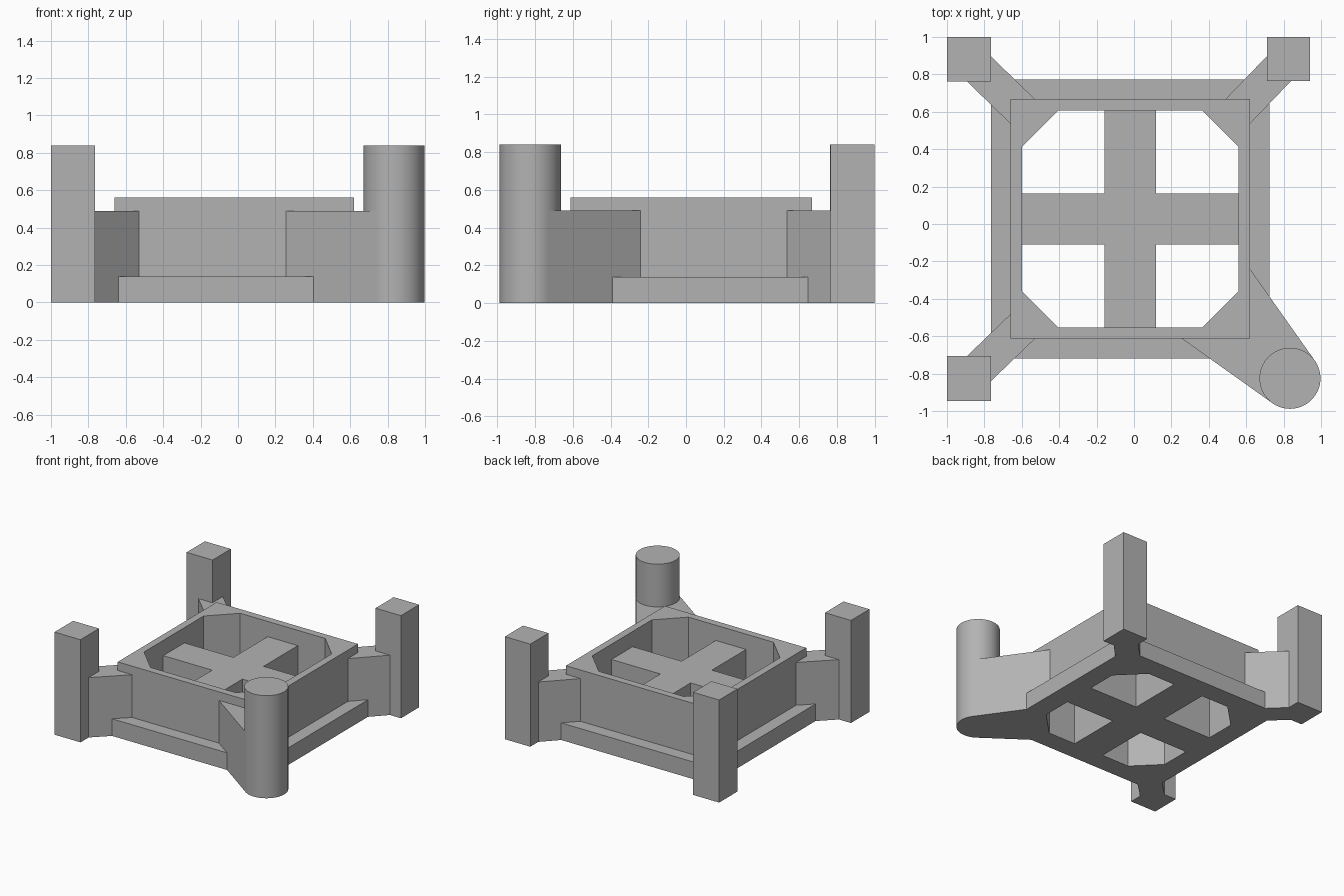
import bpy
import bmesh
import math

cube = bpy.data.objects.get("Cube")
if cube:
    bpy.data.objects.remove(cube, do_unlink=True)

grey = bpy.data.materials.new("plain grey")
grey.use_nodes = True
grey.diffuse_color = (0.45, 0.45, 0.45, 1)
grey.node_tree.nodes["Principled BSDF"].inputs["Base Color"].default_value = grey.diffuse_color


def prism(name, outline, bottom, top):
    """Extrude a flat outline between two heights."""
    bm = bmesh.new()
    face = bm.faces.new([bm.verts.new((x, y, bottom)) for x, y in outline])
    moved = bmesh.ops.extrude_face_region(bm, geom=[face])["geom"]
    verts = [v for v in moved if isinstance(v, bmesh.types.BMVert)]
    bmesh.ops.translate(bm, verts=verts, vec=(0, 0, top - bottom))
    bmesh.ops.recalc_face_normals(bm, faces=bm.faces)
    mesh = bpy.data.meshes.new(name)
    bm.to_mesh(mesh)
    bm.free()
    mesh.materials.append(grey)
    obj = bpy.data.objects.new(name, mesh)
    bpy.context.scene.collection.objects.link(obj)
    return obj


def rect(x0, x1, y0, y1):
    return [(x0, y0), (x1, y0), (x1, y1), (x0, y1)]


CX, CY = -0.02, 0.027           # centre of the square frame
POST_TOP, ARM_TOP = 0.84, 0.49

# Plinth and raised wall, with a chamfered opening through both
h, c = 0.58, 0.385
opening = [(CX + x, CY + y) for x, y in
           [(h, -c), (h, c), (c, h), (-c, h), (-h, c), (-h, -c), (-c, -h), (c, -h)]]
cutter = prism("opening_cutter", opening, -0.1, 0.7)
cutter.hide_render = True
for name, half, z0, z1 in (("plinth", 0.745, 0, 0.14), ("frame_wall", 0.64, 0.14, 0.56)):
    part = prism(name, rect(CX - half, CX + half, CY - half, CY + half), z0, z1)
    cut = part.modifiers.new("opening", "BOOLEAN")
    cut.operation, cut.object, cut.solver = "DIFFERENCE", cutter, "EXACT"
    bpy.context.view_layer.objects.active = part
    bpy.ops.object.modifier_apply(modifier=cut.name)
bpy.data.objects.remove(cutter, do_unlink=True)

# Cross inside the opening, ends sunk into the walls
w, e = 0.137, 0.6
cross = [(w, -e), (w, -w), (e, -w), (e, w), (w, w), (w, e),
         (-w, e), (-w, w), (-e, w), (-e, -w), (-w, -w), (-w, -e)]
prism("inner_cross", [(CX + x, CY + y) for x, y in cross], 0, 0.435)

# Three square corner posts on diagonal arms
for name, sx, sy, rect_xy in (
        ("back_right", -1, 1, (-1, -0.765, 0.763, 1)),
        ("back_left", 1, 1, (0.71, 0.94, 0.765, 1)),
        ("front_right", -1, -1, (-1, -0.765, -0.945, -0.705))):
    prism(name + "_post", rect(*rect_xy), 0, POST_TOP)
    px, py = (rect_xy[0] + rect_xy[1]) / 2, (rect_xy[2] + rect_xy[3]) / 2
    ix, iy = CX + sx * 0.565, CY + sy * 0.565
    ox, oy = sx * 0.0655, -sy * 0.0655
    prism(name + "_arm", [(ix + ox, iy + oy), (px + ox, py + oy),
                          (px - ox, py - oy), (ix - ox, iy - oy)], 0, ARM_TOP)

# Round corner post with a wide tapering arm
bpy.ops.mesh.primitive_cylinder_add(vertices=64, radius=0.163, depth=POST_TOP,
                                    location=(0.834, -0.825, POST_TOP / 2))
post = bpy.context.object
post.name = "front_left_round_post"
post.data.materials.append(grey)
bpy.ops.object.shade_smooth_by_angle(angle=math.radians(35))
prism("front_left_arm", [(0.255, -0.612), (0.74, -0.958), (0.834, -0.825), (0.967, -0.731),
                         (0.62, -0.24), (0.6, -0.36), (0.37, -0.6)], 0, ARM_TOP)
